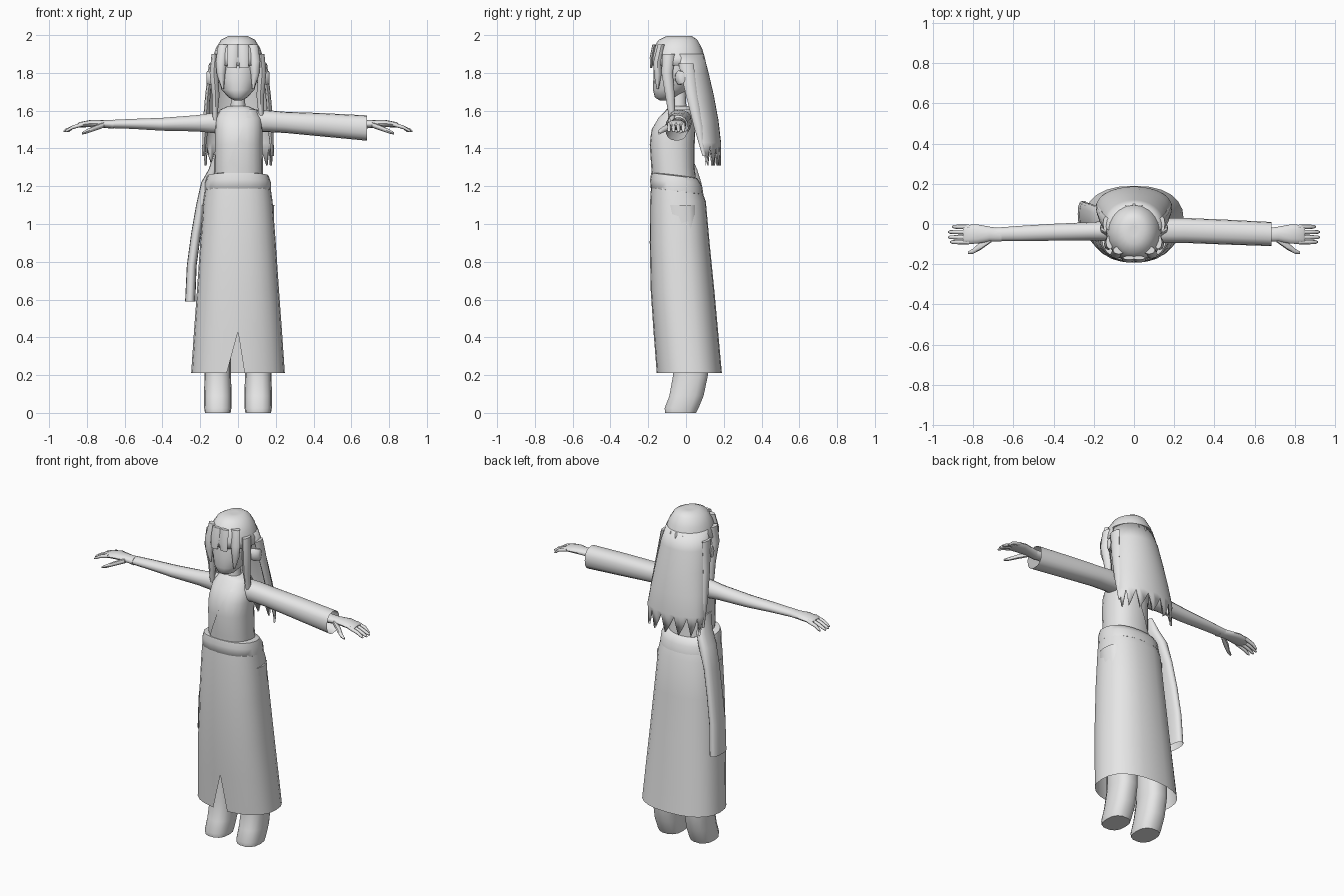
import bpy, bmesh, math
from mathutils import Vector

grey = bpy.data.materials.new("plain grey")
grey.diffuse_color = (0.8, 0.8, 0.8, 1)


def finish(name, bm, angle=50, thick=0):
    bmesh.ops.recalc_face_normals(bm, faces=bm.faces[:])
    me = bpy.data.meshes.new(name)
    bm.to_mesh(me)
    bm.free()
    me.materials.append(grey)
    ob = bpy.data.objects.new(name, me)
    bpy.context.collection.objects.link(ob)
    if thick:
        ob.modifiers.new("thickness", "SOLIDIFY").thickness = thick
    bpy.ops.object.select_all(action='DESELECT')
    ob.select_set(True)
    bpy.context.view_layer.objects.active = ob
    bpy.ops.object.shade_smooth_by_angle(angle=math.radians(angle))
    return ob


def loft(sections, n=16, arc=None, caps=(True, True), power=1.0, tweak=None):
    """Skin elliptical sections (centre, u, v); arc in degrees leaves the shell open."""
    bm = bmesh.new()
    a0, a1 = arc or (0, 360)
    cols = n + 1 if arc else n
    rings = []
    for r, (c, u, v) in enumerate(sections):
        ring = []
        for i in range(cols):
            a = math.radians(a0 + (a1 - a0) * i / n)
            ca, sa = math.cos(a), math.sin(a)
            p = Vector(c) + Vector(u) * math.copysign(abs(ca) ** power, ca) \
                + Vector(v) * math.copysign(abs(sa) ** power, sa)
            if tweak:
                p = tweak(p, r, i)
            ring.append(bm.verts.new(p))
        rings.append(ring)
    for a, b in zip(rings, rings[1:]):
        for i in range(n):
            j = (i + 1) % cols
            bm.faces.new((a[i], a[j], b[j], b[i]))
    if not arc:
        for cap, ring in zip(caps, (rings[0], rings[-1])):
            if cap:
                bm.faces.new(ring)
    bmesh.ops.remove_doubles(bm, verts=bm.verts[:], dist=0.0004)
    return bm


def rows(table, x=0):
    """Level sections from (z, half width, y front, y back)."""
    return [((x, (f + b) / 2, z), (w, 0, 0), (0, (b - f) / 2, 0)) for z, w, f, b in table]


def along(table):
    """Sections across x from (x, y, z, half depth, half height)."""
    return [((x, y, z), (0, ry, 0), (0, 0, rz)) for x, y, z, ry, rz in table]


# Skirt: open shell with a slit at the front hem
def slit(p, r, i):
    if r == 5 and i in (0, 24):
        p.x = 0.035 if i == 0 else -0.06
    return p


skirt = rows([(1.2, 0.172, -0.185, 0.075), (1.12, 0.183, -0.19, 0.105), (0.9, 0.2, -0.192, 0.125),
              (0.65, 0.217, -0.187, 0.15), (0.43, 0.233, -0.172, 0.17), (0.21, 0.248, -0.155, 0.19)])
finish("skirt", loft(skirt, 24, (-90, 270), power=0.85, tweak=slit))

# Sash dipping toward the back
finish("sash", loft(rows([(1.18, 0.16, -0.175, 0.07), (1.19, 0.176, -0.188, 0.092),
                          (1.235, 0.174, -0.19, 0.085), (1.27, 0.162, -0.184, 0.06),
                          (1.275, 0.13, -0.17, 0.04)]), 20, power=0.85,
                    tweak=lambda p, r, i: p + Vector((0, 0, -0.12 * (p.y + 0.18)))))

# Torso, neck, and robe front cut along the diagonal collar
torso = [(1.2, 0.125, -0.17, 0.05), (1.3, 0.124, -0.178, 0.04), (1.42, 0.122, -0.186, 0.04),
         (1.5, 0.122, -0.178, 0.045), (1.56, 0.118, -0.145, 0.045), (1.605, 0.095, -0.105, 0.035),
         (1.625, 0.05, -0.085, 0.02)]
finish("torso", loft(rows(torso), 20, power=0.85))
robe = loft(rows([(z, w + 0.008, f - 0.006, b + 0.006) for z, w, f, b in torso[:-1]]), 20,
            caps=(False, False), power=0.85)
bmesh.ops.bisect_plane(robe, geom=robe.verts[:] + robe.edges[:] + robe.faces[:],
                       plane_co=(0.06, 0, 1.6), plane_no=(-0.32, 0, 0.13), clear_outer=True)
finish("robe", robe)
finish("neck", loft(rows([(1.58, 0.05, -0.085, 0.015), (1.64, 0.038, -0.08, 0.0),
                          (1.74, 0.036, -0.08, 0.0)]), 12))

# Head and ears
finish("head", loft(rows([(1.655, 0.02, -0.14, -0.09), (1.67, 0.05, -0.165, -0.05),
                          (1.71, 0.086, -0.175, 0.01), (1.77, 0.105, -0.173, 0.05),
                          (1.85, 0.115, -0.17, 0.07), (1.93, 0.1, -0.15, 0.06),
                          (1.97, 0.05, -0.1, 0.0)]), 20))
for s in (1, -1):
    finish("ear", loft([((s * x, y, 1.775), (0, ry, 0), (0, 0, rz)) for x, y, ry, rz in
                        [(0.1, -0.045, 0.015, 0.03), (0.14, -0.035, 0.022, 0.04),
                         (0.165, -0.022, 0.018, 0.035), (0.168, -0.02, 0.008, 0.015)]], 10))

# Hair: crown, then a back curtain with pointed ends
finish("hair_crown", loft(rows([(1.995, 0.02, -0.06, -0.01), (1.996, 0.05, -0.1, 0.03),
                                (1.975, 0.09, -0.145, 0.06), (1.93, 0.118, -0.174, 0.085),
                                (1.88, 0.134, -0.185, 0.1), (1.84, 0.14, -0.188, 0.108)]), 20,
                          caps=(True, False)), thick=0.01)


def jagged(p, r, i):
    if r == 5 and i % 3 != 1:
        p.z += 0.11 if i % 3 == 0 else 0.05
    return p


finish("hair_back", loft(rows([(1.9, 0.127, -0.15, 0.094), (1.8, 0.15, -0.12, 0.12),
                               (1.68, 0.163, -0.09, 0.148), (1.55, 0.177, -0.05, 0.172),
                               (1.43, 0.188, -0.01, 0.186), (1.31, 0.18, 0.02, 0.185)]), 21,
                         (-8, 188), tweak=jagged), thick=0.012)


def strand(name, points, depth=0.008):
    """Tapered lock from points (x, y, z, half width, side depth)."""
    return finish(name, loft([((x, y, z), (w, 0, 0), (0, d, 0)) for x, y, z, w, d in points], 8))


for s in (1, -1):
    strand("bang_centre", [(s * 0.025, -0.168, 1.95, 0.03, 0.01), (s * 0.028, -0.182, 1.88, 0.03, 0.01),
                           (s * 0.032, -0.185, 1.825, 0.024, 0.006)])
    strand("bang_side", [(s * 0.075, -0.13, 1.95, 0.03, 0.02), (s * 0.088, -0.15, 1.86, 0.03, 0.022),
                         (s * 0.09, -0.15, 1.79, 0.022, 0.02), (s * 0.08, -0.15, 1.715, 0.005, 0.005)])
    strand("lock_front", [(s * 0.12, -0.09, 1.9, 0.02, 0.035), (s * 0.128, -0.1, 1.8, 0.022, 0.03),
                          (s * 0.118, -0.085, 1.68, 0.02, 0.025), (s * 0.122, -0.075, 1.58, 0.014, 0.018),
                          (s * 0.118, -0.07, 1.515, 0.008, 0.006)])
    strand("lock_side", [(s * 0.14, 0.0, 1.85, 0.014, 0.04), (s * 0.16, 0.03, 1.68, 0.014, 0.03),
                         (s * 0.172, 0.065, 1.52, 0.016, 0.025), (s * 0.183, 0.095, 1.36, 0.007, 0.008)])
    # Legs with bare, softly pointed feet
    finish("leg", loft(rows([(0.0, 0.068, -0.112, 0.055), (0.025, 0.072, -0.115, 0.068),
                             (0.09, 0.073, -0.09, 0.095), (0.2, 0.07, -0.07, 0.118),
                             (0.45, 0.07, -0.07, 0.115), (0.8, 0.08, -0.1, 0.08),
                             (1.1, 0.085, -0.12, 0.06)], s * 0.107), 14, power=0.8))
    # Hands
    finish("hand", loft(along([(s * x, y, z, ry, rz) for x, y, z, ry, rz in
                               [(0.66, -0.055, 1.528, 0.033, 0.024), (0.72, -0.05, 1.53, 0.037, 0.02),
                                (0.78, -0.05, 1.532, 0.048, 0.019), (0.84, -0.052, 1.525, 0.047, 0.014),
                                (0.85, -0.052, 1.522, 0.042, 0.009)]]), 12))
    for k, (y, tip) in enumerate([(-0.014, 0.905), (-0.04, 0.925), (-0.066, 0.925), (-0.09, 0.915)]):
        finish("finger", loft(along([(s * 0.82, y, 1.528, 0.011, 0.011), (s * 0.875, y, 1.512, 0.011, 0.01),
                                     (s * (tip - 0.01), y, 1.495, 0.009, 0.008),
                                     (s * tip, y, 1.49, 0.004, 0.004)]), 8))
    finish("thumb", loft(along([(s * 0.71, -0.075, 1.525, 0.016, 0.015), (s * 0.765, -0.11, 1.505, 0.02, 0.014),
                                (s * 0.8, -0.135, 1.49, 0.013, 0.011),
                                (s * 0.825, -0.143, 1.48, 0.006, 0.006)]), 8))

# Bare arm on one side, a short stub of wrist inside the sleeve on the other
finish("bare_arm", loft(along([(-0.06, -0.035, 1.535, 0.05, 0.065), (-0.13, -0.035, 1.535, 0.05, 0.055),
                               (-0.22, -0.036, 1.533, 0.045, 0.044), (-0.4, -0.041, 1.528, 0.042, 0.035),
                               (-0.56, -0.047, 1.53, 0.038, 0.027), (-0.7, -0.052, 1.529, 0.033, 0.021)]), 14))
finish("sleeved_wrist", loft(along([(0.3, -0.04, 1.53, 0.042, 0.035), (0.56, -0.047, 1.53, 0.038, 0.027),
                                    (0.7, -0.052, 1.529, 0.033, 0.021)]), 14))
finish("worn_sleeve", loft(along([(0.07, -0.035, 1.545, 0.065, 0.06), (0.15, -0.032, 1.545, 0.062, 0.058),
                                  (0.25, -0.032, 1.538, 0.062, 0.056), (0.45, -0.04, 1.525, 0.062, 0.062),
                                  (0.683, -0.05, 1.508, 0.06, 0.067)]), 16, caps=(True, False), power=0.85))

# Empty sleeve hanging from the waist
finish("hanging_sleeve", loft([((x, y, z), (w, 0, 0), (0, d, 0)) for x, y, z, w, d in
                               [(-0.115, -0.03, 1.38, 0.012, 0.05), (-0.125, 0.0, 1.29, 0.03, 0.06),
                                (-0.16, 0.02, 1.22, 0.035, 0.062), (-0.195, 0.03, 1.1, 0.027, 0.062),
                                (-0.222, 0.04, 0.95, 0.026, 0.062), (-0.245, 0.045, 0.78, 0.026, 0.065),
                                (-0.253, 0.05, 0.59, 0.027, 0.067)]], 14, caps=(True, False), power=0.8))
